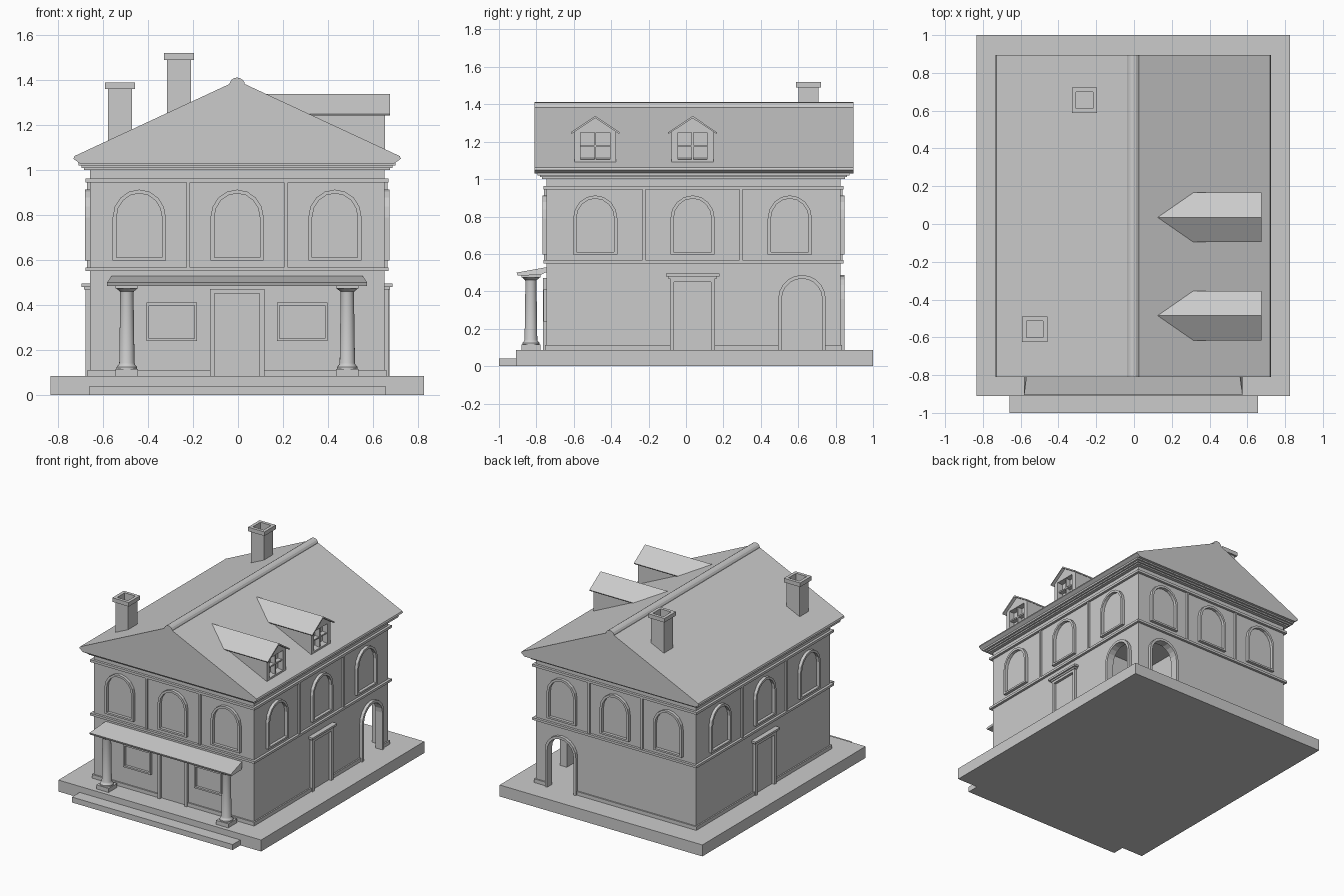
import bpy, bmesh
from math import pi, sin, cos, radians
from mathutils import Matrix

if "Cube" in bpy.data.objects:
    bpy.data.objects.remove(bpy.data.objects["Cube"])

CX = -0.004                       # small sideways offset of the house on its plinth
TURN = {"front": 0, "right": 90, "back": 180, "left": -90}
WALL = {"front": 0.745, "right": 0.655, "back": 0.825, "left": 0.655}
YC = 0.035                        # middle of the side walls


def finish(name, bm, side="front", dx=CX):
    bmesh.ops.transform(bm, matrix=Matrix.Translation((dx, 0, 0)) @
                        Matrix.Rotation(radians(TURN[side]), 4, 'Z'), verts=bm.verts)
    bmesh.ops.recalc_face_normals(bm, faces=bm.faces)
    me = bpy.data.meshes.new(name)
    bm.to_mesh(me)
    bm.free()
    ob = bpy.data.objects.new(name, me)
    bpy.context.collection.objects.link(ob)
    return ob


def prism(name, pts, side, d0, d1):
    """Extrude a (u, z) outline outwards from d0 to d1 on one side of the house."""
    bm = bmesh.new()
    a = [bm.verts.new((u, -d0, z)) for u, z in pts]
    b = [bm.verts.new((u, -d1, z)) for u, z in pts]
    bm.faces.new(a)
    bm.faces.new(b)
    for i in range(len(pts)):
        j = (i + 1) % len(pts)
        bm.faces.new((a[i], a[j], b[j], b[i]))
    return finish(name, bm, side)


def slab(name, side, u0, u1, z0, z1, d0, d1):
    return prism(name, [(u0, z0), (u0, z1), (u1, z1), (u1, z0)], side, d0, d1)


def box(name, x0, x1, y0, y1, z0, z1):
    return slab(name, "front", x0, x1, z0, z1, -y1, -y0)


def opening(c, half, z0, z1, rise=0, n=8):
    """Rectangular outline, or arched when rise is given."""
    if not rise:
        return [(c - half, z0), (c - half, z1), (c + half, z1), (c + half, z0)]
    arc = [(c - half * cos(pi * i / n), z1 + rise * sin(pi * i / n)) for i in range(n + 1)]
    return [(c - half, z0)] + arc + [(c + half, z0)]


def frame(name, outer, inner, side, depth, closed=True):
    """Moulding between two outlines; open at the bottom for doors."""
    bm = bmesh.new()
    d = WALL[side]
    loops = [[bm.verts.new((u, -k, z)) for u, z in pts]
             for pts, k in ((outer, d - .005), (outer, d + depth), (inner, d + depth), (inner, d - .005))]
    n = len(outer)
    for i in range(n if closed else n - 1):
        j = (i + 1) % n
        for k in range(4):
            p, q = loops[k], loops[(k + 1) % 4]
            bm.faces.new((p[i], p[j], q[j], q[i]))
    if not closed:
        for e in (0, n - 1):
            bm.faces.new([l[e] for l in loops])
    return finish(name, bm, side)


def cut(obs, cutter):
    for ob in obs:
        m = ob.modifiers.new("cut", 'BOOLEAN')
        m.operation, m.solver, m.object = 'DIFFERENCE', 'EXACT', cutter
        bpy.context.view_layer.objects.active = ob
        bpy.ops.object.modifier_apply(modifier=m.name)
    bpy.data.objects.remove(cutter)


# plinth and front step
CX_KEEP, CX = CX, 0
base = box("plinth", -.83, .83, -.91, 1, 0, .085)
base.location.x = -CX_KEEP * 0 
CX = CX_KEEP
box("front_step", -.656, .66, -1, -.905, 0, .04)

# walls with the open corner porch at the back right
walls = box("walls", -.655, .655, -.745, .825, .08, 1.005)
cut([walls], box("porch_room", .22, .622, .39, .79, .05, .53))
for side, c in (("right", .62), ("back", -.44)):
    cut([walls], prism("arch_cutter", opening(c, .108, .05, .36, .108, 10), side,
                       WALL[side] - .1, WALL[side] + .1))
    frame("porch_arch_" + side, opening(c, .127, .085, .36, .127, 10),
          opening(c, .108, .085, .36, .108, 10), side, .022, closed=False)

# upper storey bands and stepped cornice
for i, (z0, z1, g) in enumerate(((.55, .567, .018), (.945, .963, .018), (1.0, 1.01, .025),
                                 (1.01, 1.02, .036), (1.02, 1.033, .05))):
    box(f"band_{i}" if i < 2 else f"cornice_{i - 2}",
        -.655 - g, .655 + g, -.745 - g, .825 + g, z0, z1)

# arched windows and dividing strips on all four sides
for side, c, step in (("front", 0, .435), ("back", 0, .435), ("right", YC, .52), ("left", -YC, .52)):
    for k in (-1, 0, 1):
        u = c + k * step
        frame("arched_window_" + side, opening(u, .118, .597, .79, .123),
              opening(u, .101, .61, .79, .106), side, .022)
    for s in (-.5, .5):
        u = c + s * step
        slab("strip_" + side, side, u - .008, u + .008, .56, .95, WALL[side] - .01, WALL[side] + .013)

# doors, side hoods and front windows
for side, c in (("front", 0), ("right", YC), ("left", -YC)):
    frame("door_frame_" + side, opening(c, .121, .085, .47), opening(c, .1, .085, .45),
          side, .02, closed=False)
    if side != "front":
        d = WALL[side]
        slab("door_hood_lower", side, c - .13, c + .13, .468, .48, d - .01, d + .025)
        slab("door_hood_upper", side, c - .143, c + .143, .48, .495, d - .01, d + .036)
for s in (-1, 1):
    frame("front_window", opening(s * .29, .112, .24, .41), opening(s * .29, .101, .252, .398),
          "front", .018)

# baseboards between the openings
for side, u0, u1 in (("front", -.665, -.121), ("front", .121, .665),
                     ("right", -.755, -.086), ("right", .156, .493), ("right", .747, .835),
                     ("left", -.835, -.156), ("left", .086, .755),
                     ("back", -.665, -.567), ("back", -.313, .665)):
    slab("baseboard_" + side, side, u0, u1, .08, .112, WALL[side] - .01, WALL[side] + .01)

# main roof and ridge cap
half = [(.70, 1.03), (.728, 1.05), (.723, 1.062)]
prism("main_roof", half + [(0, 1.398)] + [(-x, z) for x, z in reversed(half)], "front", -.895, .81)
prism("ridge_cap", [(.035 * cos(pi * i / 8), 1.376 + .035 * sin(pi * i / 8)) for i in range(9)],
      "front", -.895, .81)

# dormers
for y in (-.485, .035):
    body = prism("dormer_body", [(y - .112, 1.085), (y - .112, 1.253), (y, 1.328),
                                 (y + .112, 1.253), (y + .112, 1.085)], "right", .15, .658)
    cut([body], slab("window_cutter", "right", y - .078, y + .078, 1.105, 1.25, .615, .7))
    slab("dormer_mullion", "right", y - .005, y + .005, 1.1, 1.255, .61, .65)
    slab("dormer_crossbar", "right", y - .082, y + .082, 1.172, 1.182, .61, .648)
    prism("dormer_roof", [(y - .131, 1.25), (y, 1.338), (y + .131, 1.25), (y + .127, 1.242),
                          (y, 1.326), (y - .127, 1.242)], "right", .1, .679)

# chimneys with hollow caps
for x, y, z0, z1 in ((-.521, -.557, 1.1, 1.39), (-.258, .655, 1.2, 1.52)):
    shaft = box("chimney_shaft", x - .053, x + .053, y - .053, y + .053, z0, z1 - .03)
    cap = box("chimney_cap", x - .067, x + .067, y - .067, y + .067, z1 - .03, z1)
    cut([shaft, cap], box("flue_cutter", x - .044, x + .044, y - .044, y + .044, z1 - .07, z1 + .1))

# front porch columns
PROFILE = [(0, .11), (.046, .11), (.046, .124), (.037, .134), (.034, .142), (.0295, .45),
           (.031, .46), (.048, .474), (.048, .478), (0, .478)]
for s in (-1, 1):
    x, y = s * .49, -.829
    bm = bmesh.new()
    vs = [bm.verts.new((x + r, y, z)) for r, z in PROFILE]
    es = [bm.edges.new(p) for p in zip(vs, vs[1:])]
    bmesh.ops.spin(bm, geom=vs + es, cent=(x, y, 0), axis=(0, 0, 1), angle=2 * pi, steps=20)
    bmesh.ops.remove_doubles(bm, verts=bm.verts, dist=.0001)
    col = finish("porch_column", bm)
    bpy.ops.object.select_all(action='DESELECT')
    col.select_set(True)
    bpy.context.view_layer.objects.active = col
    bpy.ops.object.shade_smooth_by_angle(angle=radians(30))
    box("column_plinth", x - .05, x + .05, y - .05, y + .05, .083, .115)
    box("column_abacus", x - .05, x + .05, y - .05, y + .05, .474, .486)

# front porch roof: sloping slab, narrower at the wall
proof = prism("porch_roof", [(.74, .53), (.906, .5), (.9, .485), (.78, .487), (.74, .505)],
              "right", -.578, .578)
for v in proof.data.vertices:
    dy, dx = v.co.y, v.co.x - CX
    v.co.y = -dy
    if v.co.y > -.77:
        v.co.x = CX + dx * .965
bm = bmesh.new()
bm.from_mesh(proof.data)
bmesh.ops.recalc_face_normals(bm, faces=bm.faces)
bm.to_mesh(proof.data)
bm.free()
